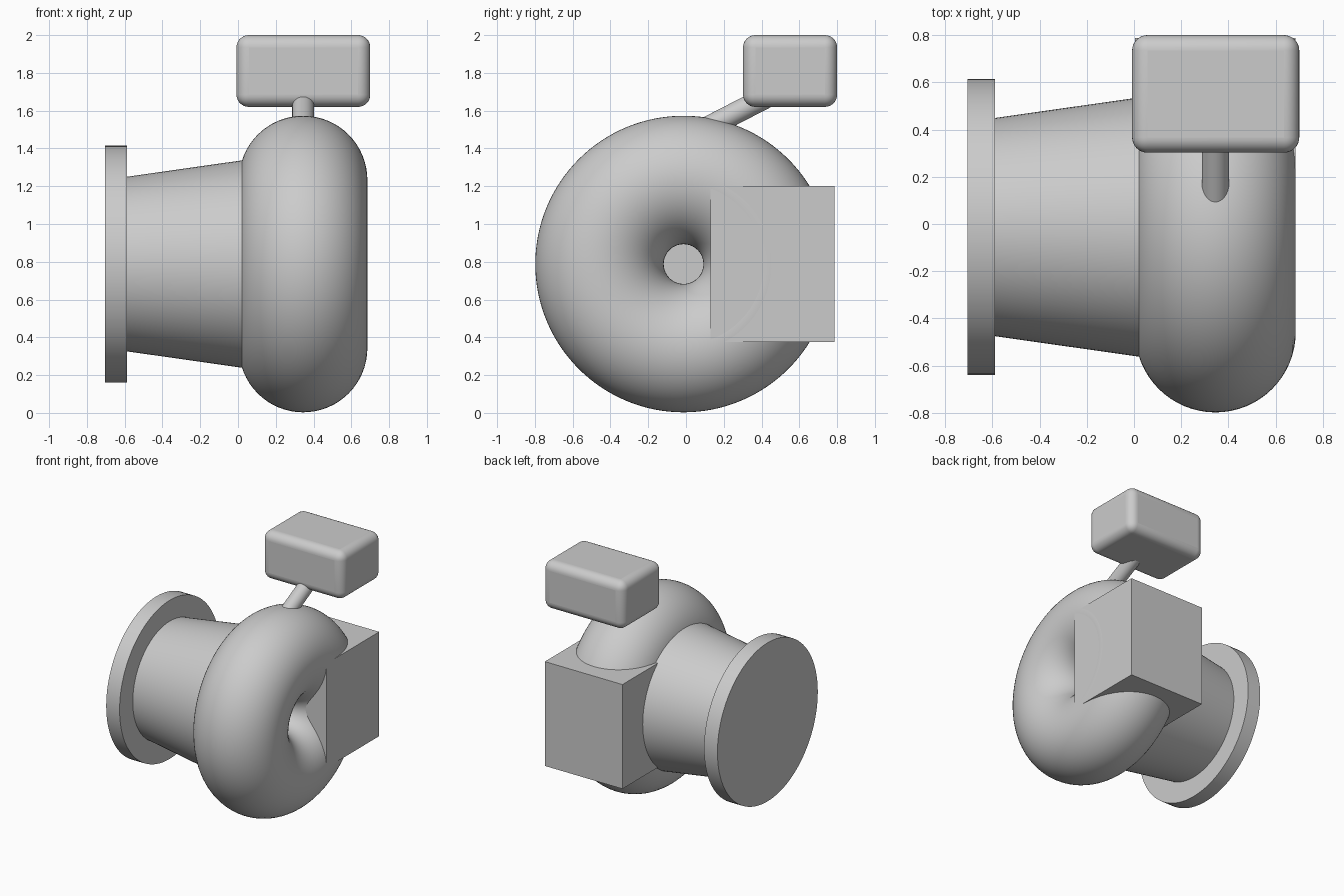
import bpy
from math import pi, radians
from mathutils import Vector

if "Cube" in bpy.data.objects:
    bpy.data.objects.remove(bpy.data.objects["Cube"], do_unlink=True)

GREY = (0.6, 0.6, 0.6, 1)
grey = bpy.data.materials.new("plain grey")
grey.use_nodes = True
grey.diffuse_color = GREY
grey.node_tree.nodes["Principled BSDF"].inputs["Base Color"].default_value = GREY

AXIS_Y, AXIS_Z = -0.013, 0.788   # the shared sideways axis of all round parts
MID_X = 0.345                    # centre plane of the ring


def finish(name, smooth=True):
    obj = bpy.context.object
    obj.name = name
    obj.data.materials.append(grey)
    if smooth:
        bpy.ops.object.shade_smooth_by_angle(angle=radians(35))
    return obj


def round_part(name, start, end, r_start, r_end):
    """Closed cylinder or cone running between two points."""
    a, b = Vector(start), Vector(end)
    bpy.ops.mesh.primitive_cone_add(
        vertices=96, radius1=r_start, radius2=r_end, depth=(b - a).length,
        location=(a + b) / 2, rotation=(b - a).to_track_quat('Z', 'Y').to_euler())
    return finish(name)


def block(name, low, high, bevel=0):
    """Box between two corners, optionally with rounded edges."""
    a, b = Vector(low), Vector(high)
    bpy.ops.mesh.primitive_cube_add(size=1, location=(a + b) / 2)
    bpy.context.object.scale = b - a
    bpy.ops.object.transform_apply(location=False, rotation=False, scale=True)
    if bevel:
        mod = bpy.context.object.modifiers.new("rounded edges", 'BEVEL')
        mod.width = bevel
        mod.segments = 8
    return finish(name, smooth=bevel > 0)


# Ring-shaped casing
bpy.ops.mesh.primitive_torus_add(
    major_segments=128, minor_segments=64, major_radius=0.445, minor_radius=0.34,
    location=(MID_X, AXIS_Y, AXIS_Z), rotation=(0, pi / 2, 0))
finish("ring_casing")

# Tapered barrel and end flange
round_part("tapered_barrel", (-0.59, AXIS_Y, AXIS_Z), (0.022, AXIS_Y, AXIS_Z), 0.462, 0.549)
round_part("end_flange", (-0.705, AXIS_Y, AXIS_Z), (-0.588, AXIS_Y, AXIS_Z), 0.627, 0.627)

# Square outlet block behind the ring
block("outlet_block", (0.005, 0.13, 0.375), (0.684, 0.787, 1.2))

# Slanted stem carrying the rounded control box
round_part("stem", (MID_X, 0.0, 1.452), (MID_X, 0.5, 1.71), 0.058, 0.058)
block("control_box", (-0.008, 0.302, 1.62), (0.7, 0.8, 2.0), bevel=0.065)
